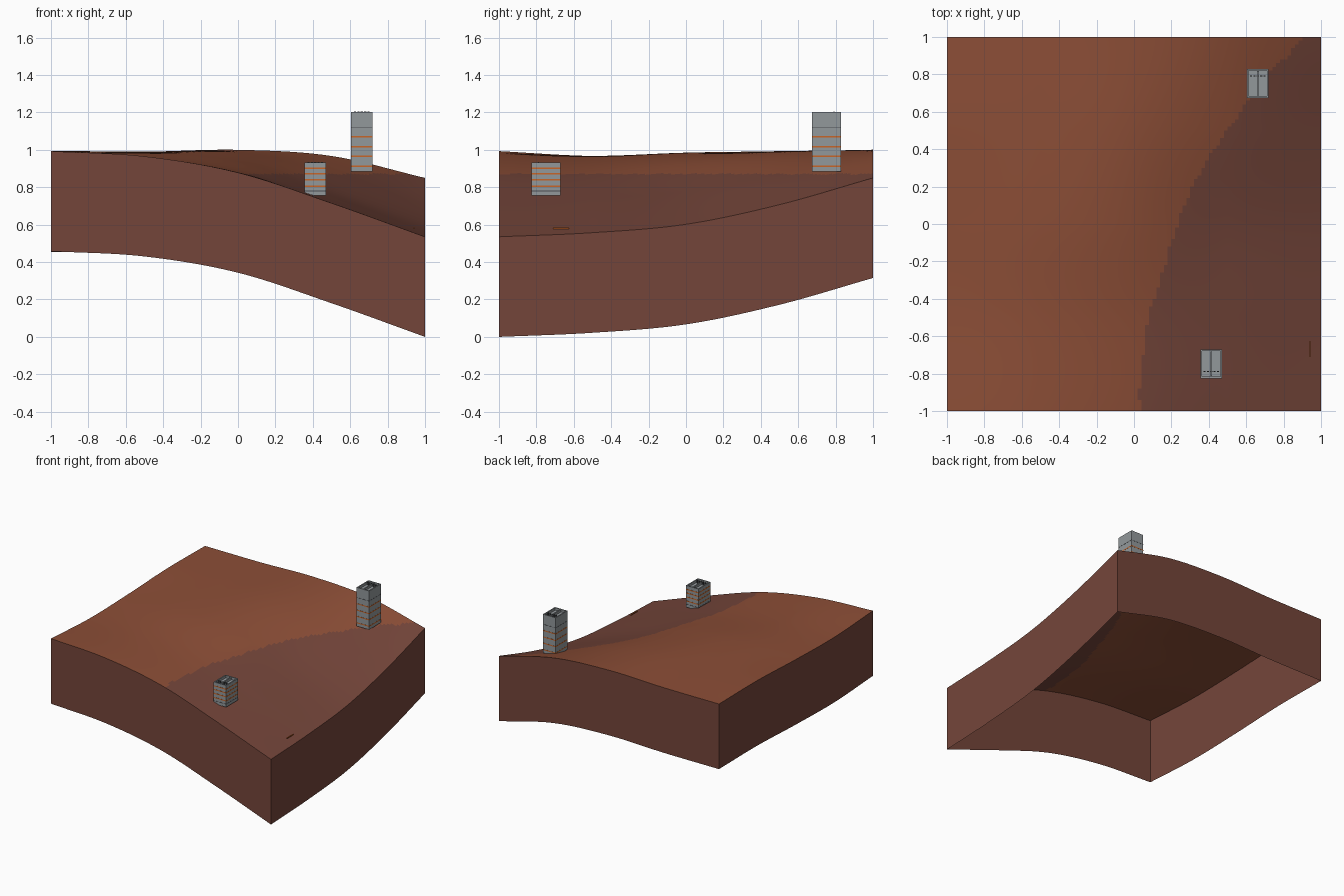
import bpy
import bmesh
import math

cube = bpy.data.objects.get("Cube")
if cube:
    bpy.data.objects.remove(cube, do_unlink=True)


def make_material(name, color):
    mat = bpy.data.materials.new(name)
    mat.use_nodes = True
    mat.diffuse_color = (*color, 1)
    mat.node_tree.nodes["Principled BSDF"].inputs["Base Color"].default_value = (*color, 1)
    return mat


upper_soil = make_material("rust soil", (0.265, 0.077, 0.038))
lower_soil = make_material("dark red soil", (0.175, 0.060, 0.042))
concrete = make_material("grey panel", (0.29, 0.315, 0.33))
dark_panel = make_material("dark grey", (0.07, 0.075, 0.08))
orange = make_material("orange trim", (0.58, 0.13, 0.02))

# Ground heights: rows run front to back, columns left to right in x
HEIGHTS = [
    [0.993, 0.965, 0.878, 0.715, 0.535],
    [0.967, 0.960, 0.890, 0.740, 0.557],
    [0.975, 0.983, 0.937, 0.778, 0.602],
    [0.993, 0.990, 0.980, 0.870, 0.707],
    [0.990, 0.990, 1.000, 0.967, 0.850],
]
SKIRT = 0.535
SOIL_LINE = 0.871


def spline(values, u):
    """Smooth curve through evenly spaced values, u from -1 to 1."""
    pts = [2 * values[0] - values[1], *values, 2 * values[-1] - values[-2]]
    s = (u + 1) / 2 * (len(values) - 1)
    i = min(max(int(s), 0), len(values) - 2)
    t = s - i
    a, b, c, d = pts[i:i + 4]
    return b + t / 2 * (c - a + t * (2 * a - 5 * b + 4 * c - d + t * (3 * (b - c) + d - a)))


def ground(x, y):
    return spline([spline(row, x) for row in HEIGHTS], y)


def finish(name, bm, mats):
    mesh = bpy.data.meshes.new(name)
    bm.to_mesh(mesh)
    bm.free()
    obj = bpy.data.objects.new(name, mesh)
    bpy.context.collection.objects.link(obj)
    for mat in mats:
        mesh.materials.append(mat)
    return obj


def box(name, low, high, mat):
    bm = bmesh.new()
    bmesh.ops.create_cube(bm, size=1)
    for v in bm.verts:
        v.co = [(a + b) / 2 + c * (b - a) for a, b, c in zip(low, high, v.co)]
    return finish(name, bm, [mat])


# Terrain sheet with a hanging skirt, open underneath
bm = bmesh.new()
bmesh.ops.create_grid(bm, x_segments=100, y_segments=100, size=1)
for v in bm.verts:
    v.co.z = ground(v.co.x, v.co.y)
top_faces = list(bm.faces)
for f in top_faces:
    wobble = 0.002 * math.sin(f.calc_center_median().y * 40)
    f.material_index = int(f.calc_center_median().z < SOIL_LINE + wobble)
rim = [e for e in bm.edges if e.is_boundary]
new = bmesh.ops.extrude_edge_only(bm, edges=rim)["geom"]
bmesh.ops.translate(bm, vec=(0, 0, -SKIRT),
                    verts=[g for g in new if isinstance(g, bmesh.types.BMVert)])
for g in new:
    if isinstance(g, bmesh.types.BMFace):
        g.material_index = 1
bmesh.ops.recalc_face_normals(bm, faces=bm.faces)
if top_faces[0].normal.z < 0:
    bmesh.ops.reverse_faces(bm, faces=bm.faces)
terrain = finish("terrain", bm, [upper_soil, lower_soil])
bpy.ops.object.select_all(action="DESELECT")
terrain.select_set(True)
bpy.context.view_layer.objects.active = terrain
bpy.ops.object.shade_smooth_by_angle(angle=math.radians(40))


def tower(name, x, y, base, top, orange_bands, grey_bands, vent_side):
    """Panelled block with a recessed roof, thin bands and a row of vents."""
    hx, hy = 0.057, 0.077
    bm = bmesh.new()
    bmesh.ops.create_cube(bm, size=1)
    for v in bm.verts:
        v.co = (x + v.co.x * 2 * hx, y + v.co.y * 2 * hy, (base + top) / 2 + v.co.z * (top - base))
    # Sunken roof
    roof = max(bm.faces, key=lambda f: f.calc_center_median().z)
    bmesh.ops.inset_region(bm, faces=[roof], thickness=0.012)
    sunk = bmesh.ops.extrude_face_region(bm, geom=[roof])["geom"]
    bmesh.ops.delete(bm, geom=[roof], context="FACES_ONLY")
    bmesh.ops.translate(bm, vec=(0, 0, -0.02),
                        verts=[g for g in sunk if isinstance(g, bmesh.types.BMVert)])
    finish(name + "_body", bm, [concrete])
    box(name + "_roof_bar", (x - 0.005, y - hy + 0.012, top - 0.02),
        (x + 0.005, y + hy - 0.012, top - 0.001), concrete)
    # Bands around the walls
    for label, levels, mat, half in (("trim", orange_bands, orange, 0.004),
                                     ("seam", grey_bands, dark_panel, 0.0015)):
        for i, z in enumerate(levels):
            box(f"{name}_{label}_{i + 1}", (x - hx - 0.001, y - hy - 0.001, z - half),
                (x + hx + 0.001, y + hy + 0.001, z + half), mat)
    # Roof vents
    for i in range(5):
        vx = x + (i - 2) * 0.018
        vy = y + vent_side * 0.04
        box(f"{name}_vent_{i + 1}", (vx - 0.006, vy - 0.003, top - 0.02),
            (vx + 0.006, vy + 0.003, top + 0.003), dark_panel)


tower("tall_tower", 0.662, 0.752, 0.885, 1.203,
      (1.07, 1.017, 0.966, 0.913), (1.12,), 1)
tower("short_tower", 0.413, -0.748, 0.755, 0.933,
      (0.902, 0.872, 0.840, 0.806), (0.78,), -1)

# Small marker bar near the low edge
box("marker_bar", (0.937, -0.71, 0.578), (0.943, -0.625, 0.585), orange)
